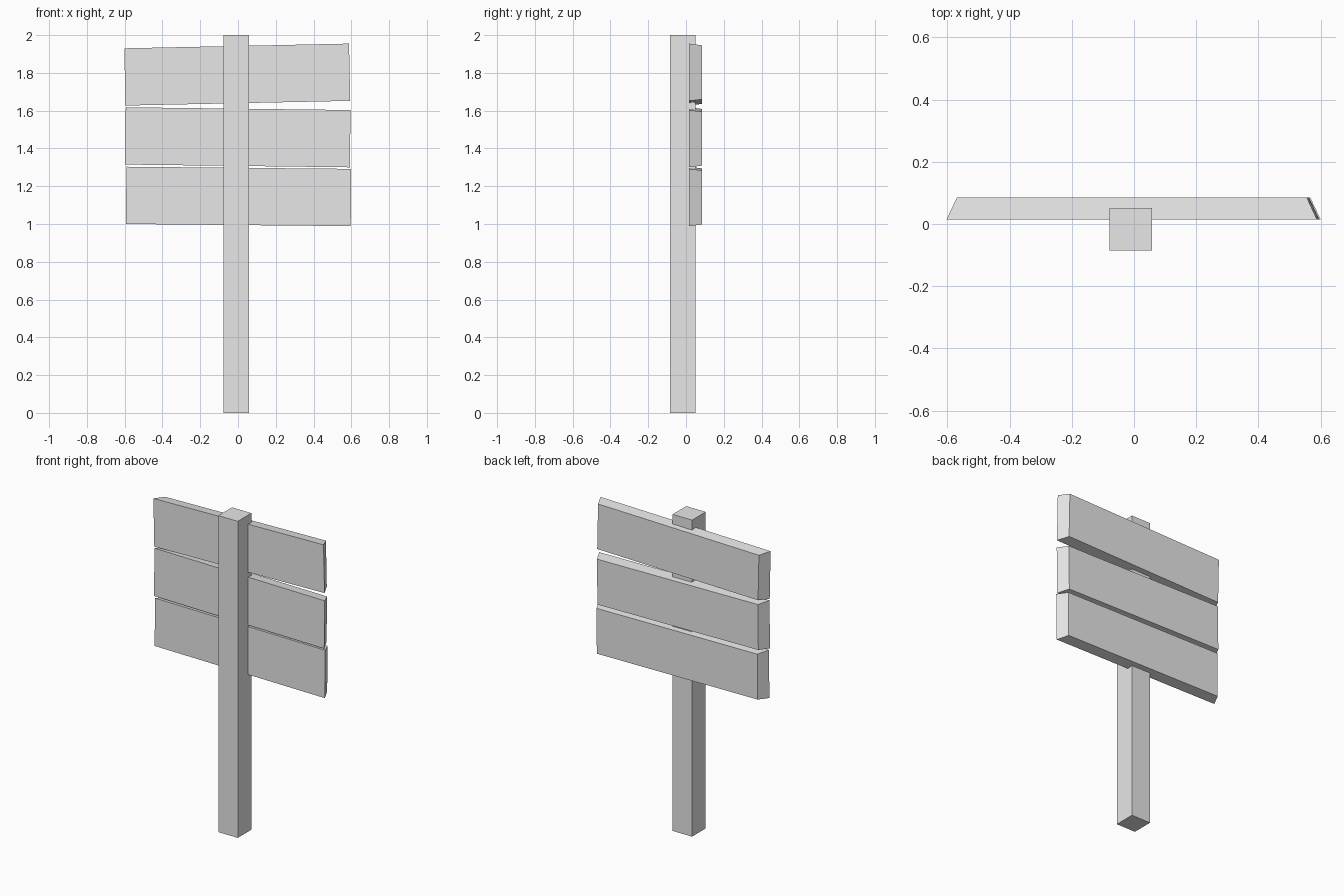
import bpy
import bmesh
from math import radians
from mathutils import Matrix, Vector

cube = bpy.data.objects.get("Cube")
if cube:
    bpy.data.objects.remove(cube, do_unlink=True)

# One plain grey for the whole sign
grey = bpy.data.materials.new("plain_grey")
grey.use_nodes = True
colour = (0.8, 0.8, 0.8, 1)
grey.diffuse_color = colour
grey.node_tree.nodes["Principled BSDF"].inputs["Base Color"].default_value = colour


def add_block(name, centre, size, tilt=0, back_scale=1):
    """Box tilted about y, with its back face shrunk by back_scale."""
    bm = bmesh.new()
    bmesh.ops.create_cube(bm, size=1)
    bmesh.ops.scale(bm, vec=size, verts=bm.verts)
    back = [v for v in bm.verts if v.co.y > 0]
    bmesh.ops.scale(bm, vec=(back_scale, 1, back_scale), verts=back)
    bmesh.ops.rotate(bm, matrix=Matrix.Rotation(radians(-tilt), 3, "Y"), verts=bm.verts)
    mesh = bpy.data.meshes.new(name)
    bm.to_mesh(mesh)
    bm.free()
    mesh.materials.append(grey)
    obj = bpy.data.objects.new(name, mesh)
    obj.location = Vector(centre)
    bpy.context.collection.objects.link(obj)


# Square post
add_block("post", (-0.01, -0.017, 1), (0.136, 0.136, 2))

# Three slightly crooked boards with chamfered ends
boards = {
    "top_board": (-0.004, 1.791, 1.2),
    "middle_board": (-0.001, 1.459, -0.7),
    "bottom_board": (0.003, 1.146, -0.55),
}
for name, (x, z, tilt) in boards.items():
    add_block(name, (x, 0.05, z), (1.19, 0.07, 0.303), tilt, 0.945)
